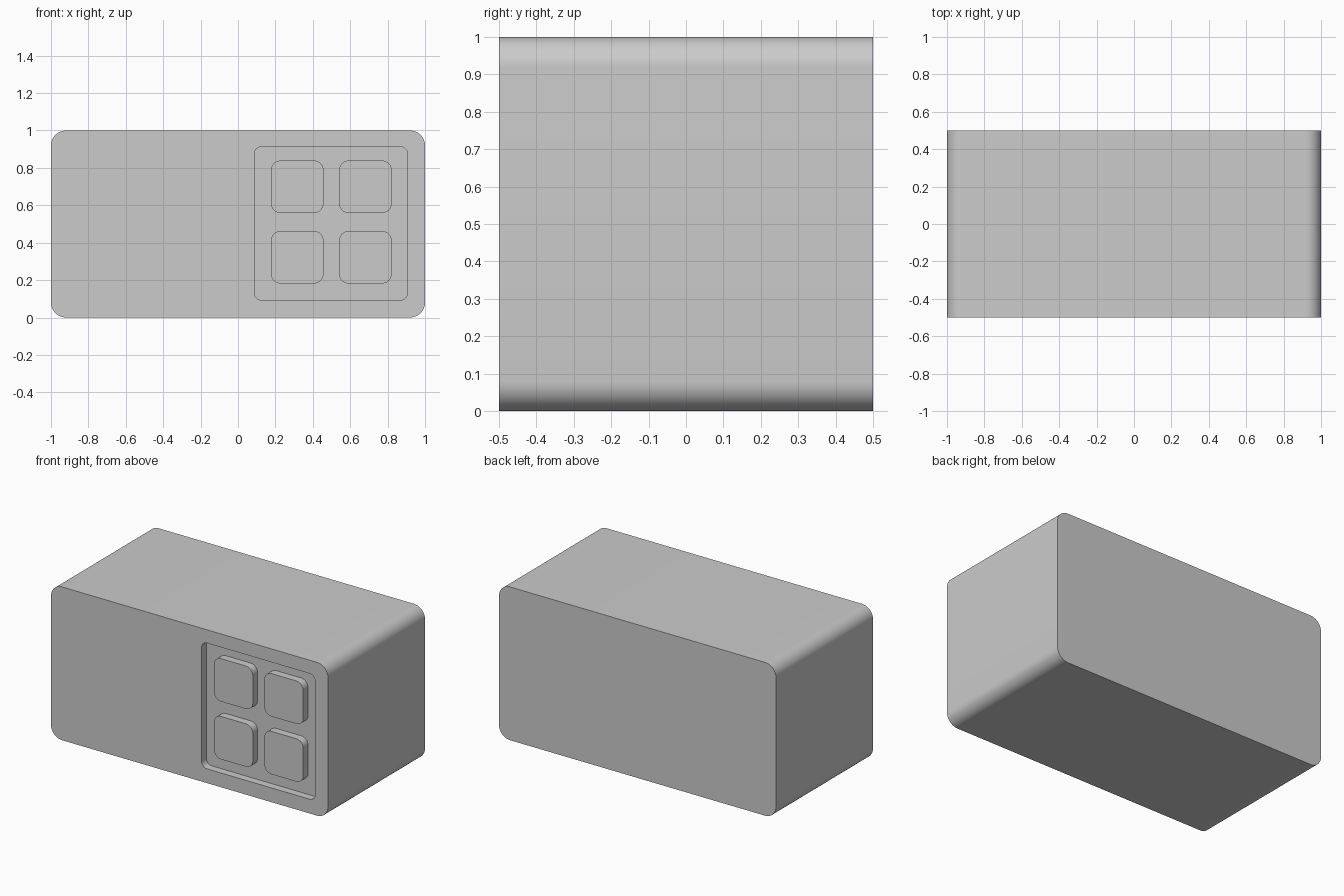
import bpy, bmesh, math

if "Cube" in bpy.data.objects:
    bpy.data.objects.remove(bpy.data.objects["Cube"])


def rounded_block(name, x0, x1, z0, z1, y0, y1, radius, segments=10):
    """Rounded rectangle in the XZ plane, extruded along Y."""
    bm = bmesh.new()
    corners = [(x1 - radius, z1 - radius), (x0 + radius, z1 - radius),
               (x0 + radius, z0 + radius), (x1 - radius, z0 + radius)]
    verts = []
    for i, (cx, cz) in enumerate(corners):
        for s in range(segments + 1):
            a = math.pi / 2 * (i + s / segments)
            verts.append(bm.verts.new((cx + radius * math.cos(a), y0,
                                       cz + radius * math.sin(a))))
    face = bm.faces.new(verts)
    ext = bmesh.ops.extrude_face_region(bm, geom=[face], use_keep_orig=True)
    moved = [g for g in ext["geom"] if isinstance(g, bmesh.types.BMVert)]
    bmesh.ops.translate(bm, verts=moved, vec=(0, y1 - y0, 0))
    bmesh.ops.recalc_face_normals(bm, faces=bm.faces[:])
    mesh = bpy.data.meshes.new(name)
    bm.to_mesh(mesh)
    bm.free()
    obj = bpy.data.objects.new(name, mesh)
    bpy.context.collection.objects.link(obj)
    return obj


def activate(obj):
    bpy.ops.object.select_all(action='DESELECT')
    obj.select_set(True)
    bpy.context.view_layer.objects.active = obj


def smooth(obj):
    activate(obj)
    bpy.ops.object.shade_smooth_by_angle(angle=math.radians(30))


FRONT, DEPTH = -0.5, 0.05

# Main body
body = rounded_block("body", -1, 1, 0, 1, FRONT, 0.5, 0.08, 12)

# Shallow panel recess on the right of the front
cutter = rounded_block("recess_cutter", 0.087, 0.907, 0.093, 0.913,
                       FRONT - 0.1, FRONT + DEPTH, 0.04)
cut = body.modifiers.new("recess", 'BOOLEAN')
cut.operation, cut.solver, cut.object = 'DIFFERENCE', 'EXACT', cutter
activate(body)
bpy.ops.object.modifier_apply(modifier=cut.name)
bpy.data.objects.remove(cutter)
smooth(body)

# Four buttons standing in the recess, flush with the front
SIZE = 0.28
for row, z in (("lower", 0.182), ("upper", 0.559)):
    for side, x in (("left", 0.177), ("right", 0.541)):
        smooth(rounded_block(f"button_{row}_{side}", x, x + SIZE, z, z + SIZE,
                             FRONT, FRONT + DEPTH + 0.002, 0.05))
